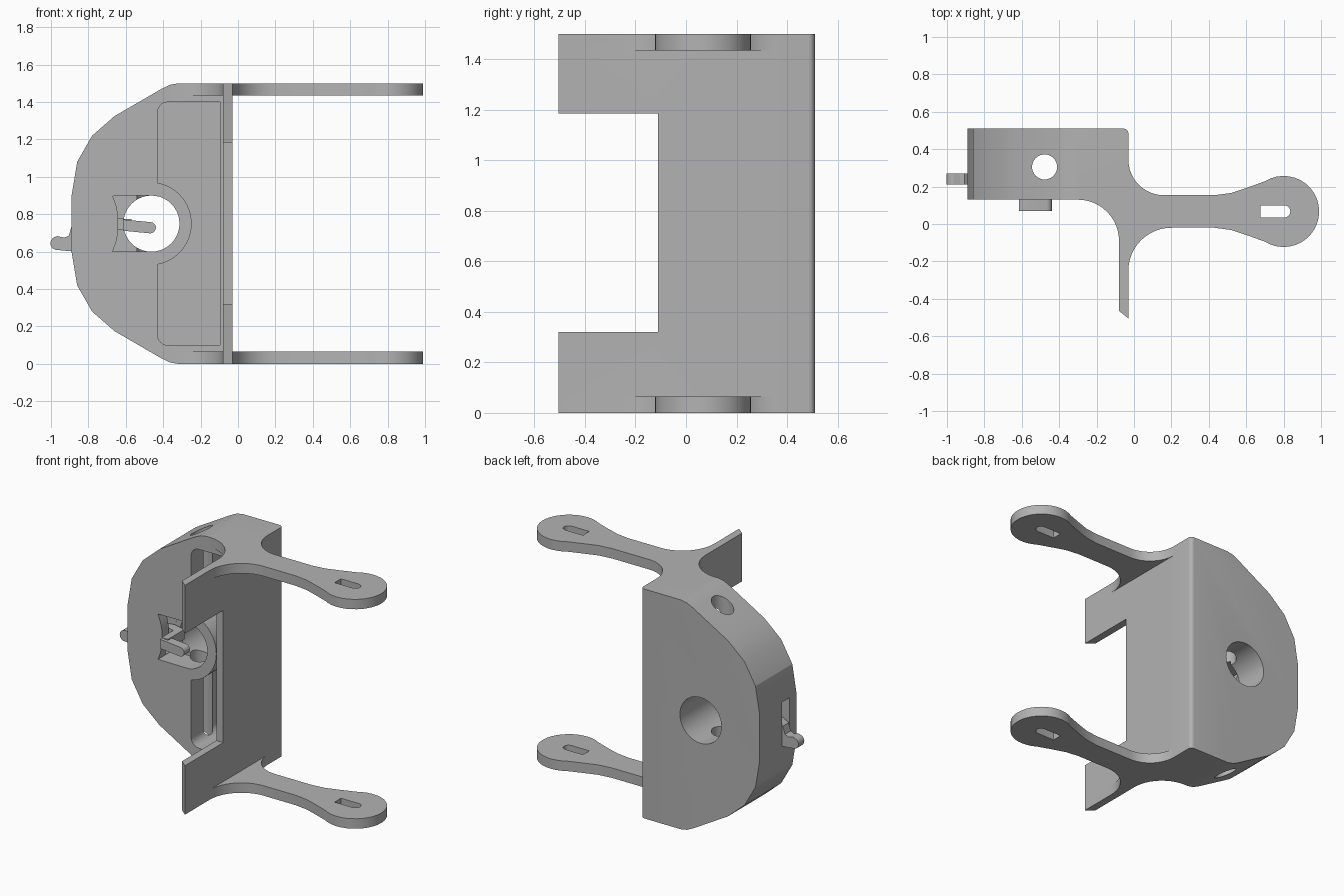
import bpy, bmesh
from math import cos, sin, radians

if "Cube" in bpy.data.objects:
    bpy.data.objects.remove(bpy.data.objects["Cube"], do_unlink=True)

grey = bpy.data.materials.new("plain grey")
grey.use_nodes = True
grey.diffuse_color = (0.45, 0.45, 0.45, 1)
grey.node_tree.nodes["Principled BSDF"].inputs["Base Color"].default_value = grey.diffuse_color


def arc(cx, cy, r, start, end, n=12):
    angles = [radians(start + (end - start) * i / n) for i in range(n + 1)]
    return [(cx + r * cos(a), cy + r * sin(a)) for a in angles]


def rect(a, b, c, d):
    return [(a, c), (b, c), (b, d), (a, d)]


def circle(cx, cy, r, n=40):
    return arc(cx, cy, r, 0, 360, n)[:-1]


def prism(name, outline, axis, low, high):
    """Extrude an outline along y (outline in x, z) or z (outline in x, y)."""
    bm = bmesh.new()
    place = (lambda u, v, w: (u, w, v)) if axis == "y" else (lambda u, v, w: (u, v, w))
    a = [bm.verts.new(place(u, v, low)) for u, v in outline]
    b = [bm.verts.new(place(u, v, high)) for u, v in outline]
    bm.faces.new(a)
    bm.faces.new(b)
    for i in range(len(a)):
        j = (i + 1) % len(a)
        bm.faces.new((a[i], a[j], b[j], b[i]))
    bmesh.ops.recalc_face_normals(bm, faces=bm.faces)
    mesh = bpy.data.meshes.new(name)
    bm.to_mesh(mesh)
    bm.free()
    mesh.materials.append(grey)
    ob = bpy.data.objects.new(name, mesh)
    bpy.context.collection.objects.link(ob)
    return ob


def combine(target, tool, operation):
    mod = target.modifiers.new("combine", "BOOLEAN")
    mod.operation, mod.solver, mod.object = operation, "EXACT", tool
    bpy.context.view_layer.objects.active = target
    bpy.ops.object.modifier_apply(modifier=mod.name)
    bpy.data.objects.remove(tool, do_unlink=True)


def mirrored(points, centre):
    return points + [(u, 2 * centre - v) for u, v in reversed(points)]


# Housing: faceted half-round block with a softened rear corner
MID = 0.75
half = [(-0.03, 0), (-0.32, 0), (-0.365, 0.008), (-0.41, 0.03), (-0.66, 0.175),
        (-0.78, 0.28), (-0.86, 0.42), (-0.89, 0.6)]
housing = prism("housing", mirrored(half, MID), "y", 0.13, 0.51)
bm = bmesh.new()
bm.from_mesh(housing.data)
corner = [e for e in bm.edges if all(v.co.x > -0.04 and v.co.y > 0.5 for v in e.verts)]
bmesh.ops.bevel(bm, geom=corner, offset=0.025, segments=5, profile=0.5, affect="EDGES")
bm.to_mesh(housing.data)
bm.free()

# Flange: thin upright wall with a tall notch at the front
flange_outline = [(-0.08, 0.3), (-0.08, -0.465), (-0.03, -0.505), (-0.03, 0.3)]
flange = prism("flange", flange_outline, "z", 0, 1.5)
combine(flange, prism("notch", rect(-0.2, 0.1, 0.32, 1.185), "y", -0.7, -0.11), "DIFFERENCE")
combine(housing, flange, "UNION")

# Arms: filleted plates with a round, slotted end
neck = [(0.43, -0.02), (0.52, -0.032), (0.61, -0.062)]
arm_outline = (arc(-0.30, -0.09, 0.22, 90, 0)
               + [(-0.08, -0.465), (-0.03, -0.505)]
               + arc(0.2, -0.25, 0.23, 180, 90)
               + neck + arc(0.8, 0.067, 0.19, 238, 482, 24)
               + [(x, 0.134 - y) for x, y in reversed(neck)]
               + arc(0.16, 0.344, 0.19, 270, 180)
               + [(-0.05, 0.344), (-0.05, 0.25), (-0.30, 0.25)])
slot_outline = ([(0.675, 0.1), (0.675, 0.034)] + arc(0.803, 0.067, 0.033, -90, 90, 8))
for base in (0, 1.435):
    arm = prism("arm", arm_outline, "z", base, base + 0.065)
    combine(arm, prism("arm_slot", slot_outline, "z", -1, 3), "DIFFERENCE")
    combine(housing, arm, "UNION")

# Front pocket, curving around the main hole
lower = [(-0.095, 0.1)] + arc(-0.375, 0.155, 0.055, 270, 180, 6)
ring = arc(-0.47, MID, 0.222, -79.5, 79.5, 24)
pocket = lower + ring + [(x, 2 * MID - z) for x, z in reversed(lower)]
combine(housing, prism("pocket", pocket, "y", 0, 0.45), "DIFFERENCE")

# Main hole, vertical bore, lever window and side slot
combine(housing, prism("main_hole", circle(-0.463, MID, 0.15), "y", 0, 0.7), "DIFFERENCE")
combine(housing, prism("bore", circle(-0.478, 0.305, 0.067, 32), "z", -0.5, 2), "DIFFERENCE")
window = mirrored([(-0.463, 0.6), (-0.67, 0.602), (-0.652, 0.65), (-0.642, 0.7)], MID)
combine(housing, prism("window", window, "y", 0, 0.28), "DIFFERENCE")
combine(housing, prism("side_slot", rect(-1, -0.6, 0.605, 0.895), "y", 0.2, 0.279), "DIFFERENCE")

# Lever: hooked outer tab, inner post and a finger tip at the front
lever_outline = [(-0.58, 0.715), (-0.58, 0.77), (-0.65, 0.782), (-0.85, 0.76),
                 (-0.89, 0.735), (-0.905, 0.685), (-0.93, 0.675), (-0.965, 0.683)]
lever_outline += arc(-0.967, 0.645, 0.036, 100, 255, 8)
lever_outline += [(-0.89, 0.602), (-0.85, 0.61), (-0.8, 0.66), (-0.65, 0.715)]
lever = prism("lever", lever_outline, "y", 0.21, 0.27)
combine(lever, prism("lever_post", rect(-0.615, -0.57, 0.71, 0.775), "y", 0.09, 0.26), "UNION")
tip = [(-0.615, 0.772), (-0.615, 0.712)] + arc(-0.469, 0.728, 0.03, -95, 85, 10)
combine(lever, prism("lever_tip", tip, "y", 0.07, 0.13), "UNION")

# Shading keeps creases sharp
bpy.ops.object.select_all(action="DESELECT")
for ob in (housing, lever):
    ob.select_set(True)
bpy.context.view_layer.objects.active = housing
bpy.ops.object.shade_smooth_by_angle(angle=radians(20))
